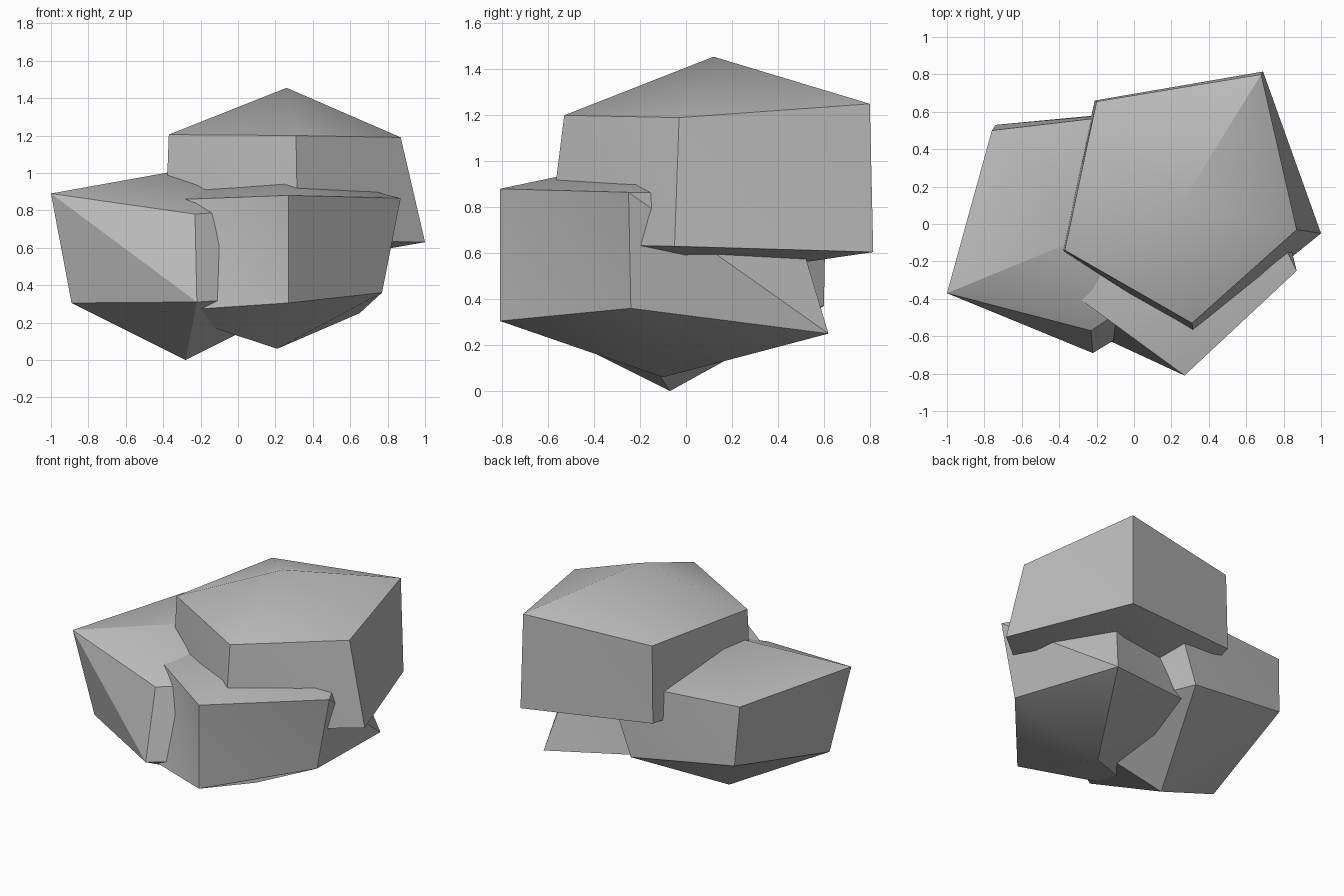
import bpy
import bmesh
import math

cube = bpy.data.objects.get("Cube")
if cube:
    bpy.data.objects.remove(cube, do_unlink=True)

GREY = (0.5, 0.5, 0.5, 1)
stone = bpy.data.materials.new("stone_grey")
stone.use_nodes = True
stone.diffuse_color = GREY
bsdf = stone.node_tree.nodes["Principled BSDF"]
bsdf.inputs["Base Color"].default_value = GREY
bsdf.inputs["Roughness"].default_value = 0.9


def rock(name, crown, upper, lower, base):
    """Five-sided boulder: crown point, upper ring, lower ring, base point."""
    bm = bmesh.new()
    top, bottom = bm.verts.new(crown), bm.verts.new(base)
    up = [bm.verts.new(p) for p in upper]
    low = [bm.verts.new(p) for p in lower]
    n = len(up)
    for i in range(n):
        j = (i + 1) % n
        bm.faces.new((top, up[i], up[j]))
        bm.faces.new((up[i], low[i], low[j]))
        bm.faces.new((up[i], low[j], up[j]))
        bm.faces.new((bottom, low[j], low[i]))
    bmesh.ops.recalc_face_normals(bm, faces=bm.faces)
    mesh = bpy.data.meshes.new(name)
    bm.to_mesh(mesh)
    bm.free()
    mesh.materials.append(stone)
    obj = bpy.data.objects.new(name, mesh)
    bpy.context.collection.objects.link(obj)
    bpy.ops.object.select_all(action="DESELECT")
    obj.select_set(True)
    bpy.context.view_layer.objects.active = obj
    bpy.ops.object.shade_smooth_by_angle(angle=math.radians(30))
    return obj


# Boulder resting on top of the pile
rock("upper_rock", (0.26, 0.12, 1.455),
     [(0.31, -0.53, 1.2), (0.87, -0.03, 1.19), (0.68, 0.8, 1.25),
      (-0.2, 0.655, 1.21), (-0.37, -0.14, 1.205)],
     [(0.32, -0.6, 0.64), (1.0, -0.05, 0.63), (0.69, 0.815, 0.605),
      (-0.21, 0.66, 0.68), (-0.39, -0.15, 0.66)],
     (0.26, 0.1, 0.5))

# Lower boulder on the right-hand side
rock("lower_right_rock", (-0.22, -0.05, 1.03),
     [(-0.23, -0.57, 0.78), (0.45, -0.12, 0.83), (0.18, 0.61, 0.86),
      (-0.76, 0.5, 0.88), (-1.0, -0.37, 0.89)],
     [(-0.22, -0.69, 0.31), (0.42, -0.3, 0.35), (0.0, 0.6, 0.37),
      (-0.74, 0.53, 0.48), (-0.89, -0.29, 0.305)],
     (-0.28, -0.07, 0.0))

# Lower boulder at the front left
rock("lower_left_rock", (0.22, -0.1, 1.03),
     [(0.27, -0.81, 0.88), (0.87, -0.25, 0.865), (0.52, 0.44, 0.85),
      (-0.25, 0.35, 0.85), (-0.4, -0.32, 0.855)],
     [(0.27, -0.81, 0.305), (0.77, -0.24, 0.36), (0.65, 0.62, 0.25),
      (-0.25, 0.4, 0.36), (-0.4, -0.5, 0.26)],
     (0.21, -0.1, 0.06))
